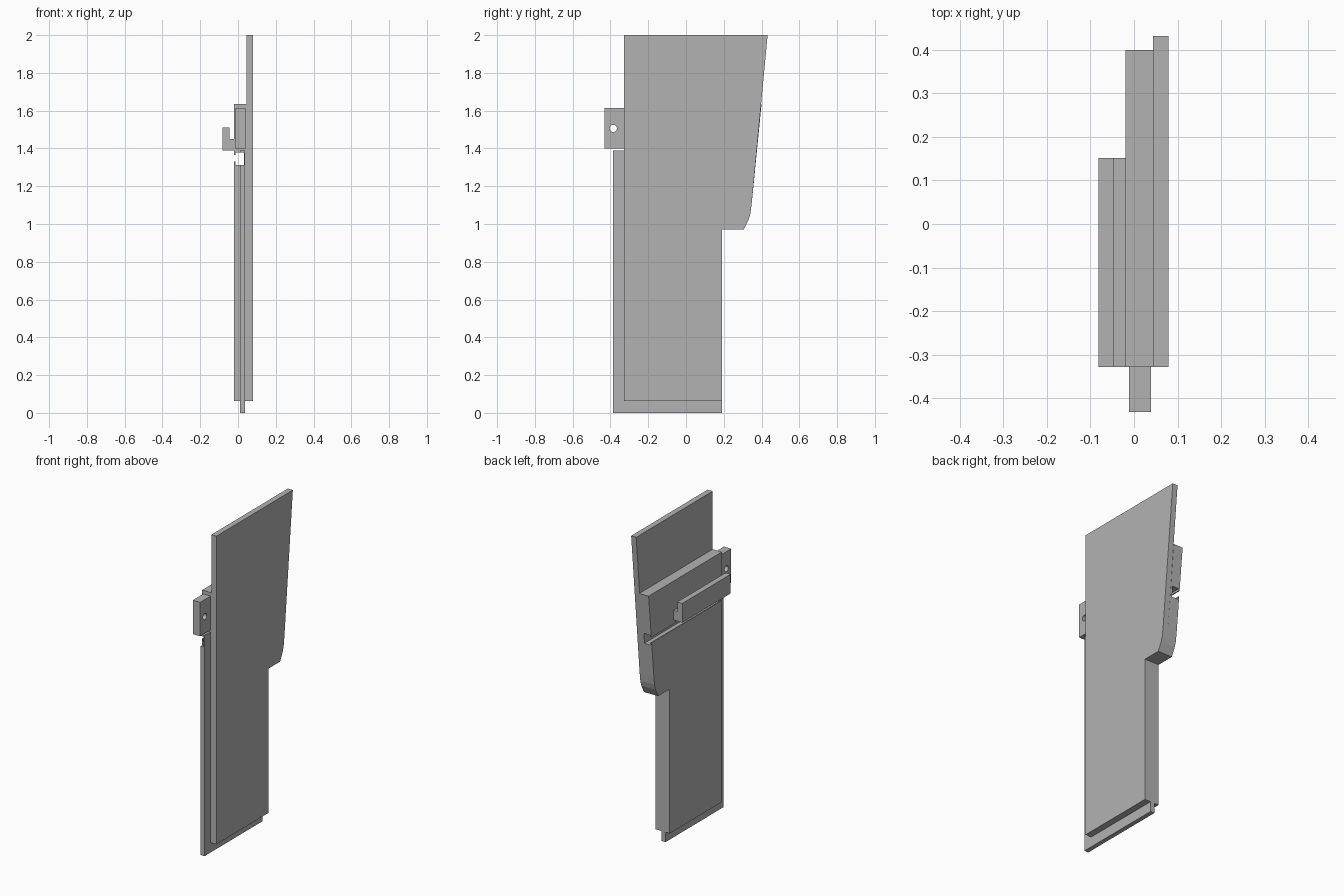
import bpy
import bmesh
from math import cos, sin, tau
from mathutils import Vector

cube = bpy.data.objects.get("Cube")
if cube:
    bpy.data.objects.remove(cube, do_unlink=True)

GREY = (0.45, 0.45, 0.45, 1.0)
mat = bpy.data.materials.new("plain_grey")
mat.use_nodes = True
mat.diffuse_color = GREY
mat.node_tree.nodes["Principled BSDF"].inputs["Base Color"].default_value = GREY


def extrude(name, outline, axis, lo, hi):
    """Extrude an outline along x (outline in y, z) or along y (outline in x, z)."""
    def point(a, b):
        return (lo, a, b) if axis == "x" else (a, lo, b)
    bm = bmesh.new()
    face = bm.faces.new([bm.verts.new(point(a, b)) for a, b in outline])
    step = Vector((hi - lo, 0, 0)) if axis == "x" else Vector((0, hi - lo, 0))
    new = bmesh.ops.extrude_face_region(bm, geom=[face])["geom"]
    bmesh.ops.translate(bm, vec=step, verts=[v for v in new if isinstance(v, bmesh.types.BMVert)])
    bmesh.ops.recalc_face_normals(bm, faces=bm.faces)
    mesh = bpy.data.meshes.new(name)
    bm.to_mesh(mesh)
    bm.free()
    mesh.materials.append(mat)
    obj = bpy.data.objects.new(name, mesh)
    bpy.context.collection.objects.link(obj)
    return obj


def rect(a0, a1, b0, b1):
    return [(a0, b0), (a1, b0), (a1, b1), (a0, b1)]


def cut(obj, cutter):
    mod = obj.modifiers.new("cut", "BOOLEAN")
    mod.operation = "DIFFERENCE"
    mod.solver = "EXACT"
    mod.object = cutter
    bpy.context.view_layer.objects.active = obj
    bpy.ops.object.modifier_apply(modifier=mod.name)


FRONT, BACK, BASE = -0.328, 0.19, 0.063


def panel_outline(top, back_top):
    """Narrow lower half, rounded shoulder, then a leaning back edge."""
    shoulder = [(0.305, 0.97), (0.331, 1.02), (0.341, 1.055), (0.348, 1.11)]
    return [(FRONT, BASE), (BACK, BASE), (BACK, 0.97), *shoulder,
            (back_top, top), (FRONT, top)]


# Tall outer plate and the shorter core behind it
extrude("outer_plate", panel_outline(2.0, 0.432), "x", 0.044, 0.079)
core = extrude("core_panel", panel_outline(1.635, 0.4), "x", -0.02, 0.044)

# Thin tongue along the front and bottom edges
tongue = extrude("edge_tongue", [(-0.387, 0), (BACK, 0), (BACK, BASE), (FRONT, BASE),
                                 (FRONT, 1.388), (-0.387, 1.388)], "x", 0.01, 0.038)

# Undercut slot running from front to back
slot = extrude("slot_cutter", [(-0.05, 1.33), (-0.013, 1.33), (-0.013, 1.313), (0.031, 1.313),
                               (0.031, 1.378), (-0.013, 1.378), (-0.013, 1.366), (-0.05, 1.366)],
               "y", -0.6, 0.6)
cut(core, slot)
cut(tongue, slot)

# Front lug with a pin hole
lug = extrude("front_lug", rect(-0.432, FRONT, 1.4, 1.613), "x", -0.012, 0.039)
circle = [(-0.385 + 0.019 * cos(tau * i / 24), 1.506 + 0.019 * sin(tau * i / 24))
          for i in range(24)]
hole = extrude("hole_cutter", circle, "x", -0.1, 0.1)
cut(lug, hole)

# Hooked rail on the inner face
extrude("hook_rail", [(-0.081, 1.39), (-0.02, 1.39), (-0.02, 1.45), (-0.046, 1.45),
                      (-0.046, 1.511), (-0.081, 1.511)], "y", FRONT, 0.152)

for cutter in (slot, hole):
    bpy.data.objects.remove(cutter, do_unlink=True)
